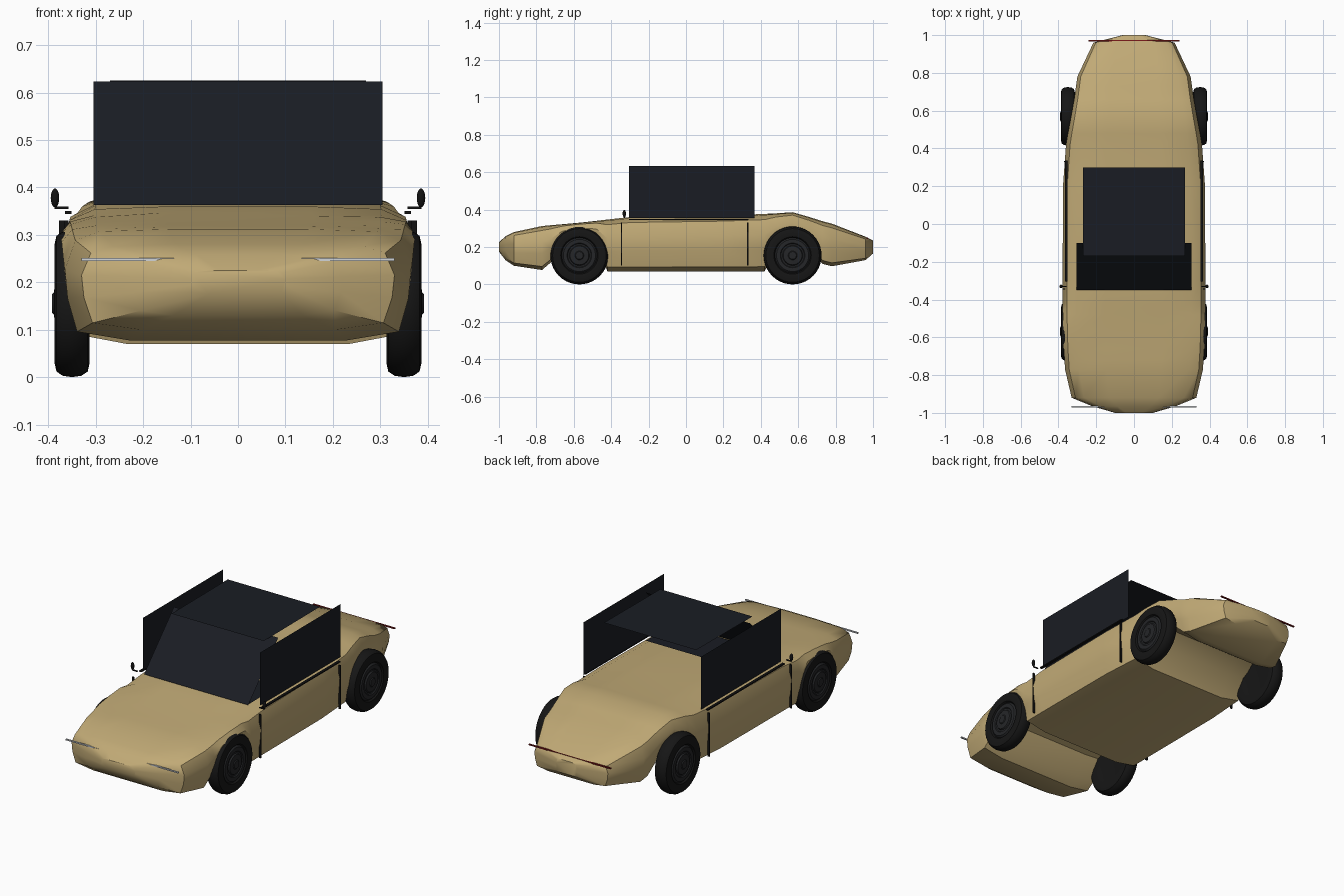
import bpy, bmesh, math

if "Cube" in bpy.data.objects:
    bpy.data.objects.remove(bpy.data.objects["Cube"])

def mat(name, r, g, b):
    m = bpy.data.materials.new(name)
    m.diffuse_color = (r, g, b, 1)
    m.use_nodes = True
    m.node_tree.nodes["Principled BSDF"].inputs["Base Color"].default_value = m.diffuse_color
    return m

PAINT = mat("paint", .53, .40, .18)
GLASS = mat("glass", .010, .012, .017)
RUBBER = mat("rubber", .008, .008, .008)
RIM = mat("rim", .018, .019, .021)
TRIM = mat("trim", .006, .006, .006)
LAMP = mat("lamp", .65, .67, .7)
RED = mat("red_lamp", .2, .01, .01)

def finish(name, bm, material, angle=None):
    bmesh.ops.recalc_face_normals(bm, faces=bm.faces)
    me = bpy.data.meshes.new(name)
    bm.to_mesh(me)
    bm.free()
    me.materials.append(material)
    ob = bpy.data.objects.new(name, me)
    bpy.context.collection.objects.link(ob)
    if angle:
        bpy.ops.object.select_all(action='DESELECT')
        ob.select_set(True)
        bpy.context.view_layer.objects.active = ob
        bpy.ops.object.shade_smooth_by_angle(angle=math.radians(angle))
    return ob

def box(name, centre, size, material):
    bm = bmesh.new()
    bmesh.ops.create_cube(bm, size=1)
    for v in bm.verts:
        v.co = [c + a * s for c, a, s in zip(centre, v.co, size)]
    return finish(name, bm, material)

def sheet(name, corners, material):
    bm = bmesh.new()
    bm.faces.new([bm.verts.new(c) for c in corners])
    return finish(name, bm, material)

def lathe_x(name, profile, centre, side, material, segs=40):
    # profile of (radius, outward offset) turned about the x axis
    bm = bmesh.new()
    rings = []
    for r, o in profile:
        rings.append([bm.verts.new((centre[0] + side * o,
                                    centre[1] + r * math.cos(2 * math.pi * i / segs),
                                    centre[2] + r * math.sin(2 * math.pi * i / segs)))
                      for i in range(segs)])
    for a, b in zip(rings, rings[1:]):
        for i in range(segs):
            j = (i + 1) % segs
            bm.faces.new((a[i], a[j], b[j], b[i]))
    bm.faces.new(rings[0])
    bm.faces.new(rings[-1])
    return finish(name, bm, material, 40)

# Body shell: lofted sections (y, half width, top, bottom)
stations = [
    (-1.0, .10, .225, .175), (-.965, .22, .258, .13), (-.92, .33, .28, .10),
    (-.77, .365, .312, .077), (-.72, .368, .317, .12), (-.66, .372, .322, .22),
    (-.57, .375, .330, .25), (-.48, .377, .340, .22), (-.42, .378, .347, .07),
    (-.30, .378, .360, .07), (.20, .376, .368, .07), (.42, .36, .377, .07),
    (.48, .35, .380, .18), (.57, .333, .386, .23), (.66, .317, .36, .18),
    (.73, .307, .338, .11), (.78, .30, .325, .097), (.96, .215, .255, .13),
    (1.0, .06, .235, .165)]
bm = bmesh.new()
loops = []
for y, w, t, b in stations:
    h = t - b
    half = [(.40, t), (.80, t - .02 * h), (.94, t - .10 * h), (1.0, t - .36 * h),
            (.985, t - .62 * h), (.93, b + .08 * h), (.62, b)]
    pts = [(x * w, z) for x, z in half]
    pts += [(-x, z) for x, z in reversed(pts)]
    loops.append([bm.verts.new((x, y, z)) for x, z in pts])
for a, b in zip(loops, loops[1:]):
    for i in range(len(a)):
        j = (i + 1) % len(a)
        bm.faces.new((a[i], a[j], b[j], b[i]))
bm.faces.new(loops[0])
bm.faces.new(loops[-1])
finish("body", bm, PAINT, 35)

# Cabin panels: thin sheets
sheet("windscreen", [(-.305, -.35, .363), (.305, -.35, .363),
                     (.305, -.10, .624), (-.305, -.10, .624)], GLASS)
sheet("roof", [(-.27, -.17, .624), (.27, -.17, .624),
               (.27, .30, .626), (-.27, .30, .626)], GLASS)
sheet("cowl", [(-.305, -.34, .366), (.305, -.34, .366),
               (.305, -.10, .369), (-.305, -.10, .369)], GLASS)

# Wheels
tyre = [(.092, -.030), (.125, -.037), (.143, -.033), (.152, -.020), (.155, 0),
        (.152, .020), (.143, .033), (.125, .037), (.100, .034), (.092, .022)]
hub = [(.094, -.025), (.094, .026), (.086, .034), (.066, .034), (.062, .029),
       (.054, .029), (.050, .036), (.024, .038), (.020, .042)]

for side, tag in ((1, "right"), (-1, "left")):
    for y, end in ((-.57, "front"), (.57, "rear")):
        c = (side * .350, y, .155)
        lathe_x(f"{end}_{tag}_tyre", tyre, c, side, RUBBER)
        lathe_x(f"{end}_{tag}_hub", hub, c, side, RIM)

    # Side window
    x = side * .343
    sheet(f"{tag}_side_window", [(x, -.305, .355), (x, .365, .355),
                                 (x, .365, .634), (x, -.305, .634)], GLASS)
    # Door seams and belt line
    box(f"{tag}_front_seam", (side * .372, -.345, .215), (.012, .006, .23), TRIM)
    box(f"{tag}_rear_seam", (side * .364, .33, .215), (.012, .006, .23), TRIM)
    box(f"{tag}_belt_line", (side * .358, .015, .347), (.014, .64, .006), TRIM)
    # Door mirror
    box(f"{tag}_mirror_stalk", (side * .372, -.33, .357), (.03, .006, .005), TRIM)
    bm = bmesh.new()
    bmesh.ops.create_uvsphere(bm, u_segments=16, v_segments=10, radius=1)
    for v in bm.verts:
        v.co = (side * .386 + v.co.x * .009, -.33 + v.co.y * .009, .378 + v.co.z * .02)
    finish(f"{tag}_mirror", bm, TRIM, 40)

# Light bars
box("front_light_bar", (0, -.967, .248), (.66, .008, .006), LAMP)
box("rear_light_bar", (0, .97, .247), (.48, .008, .006), RED)
